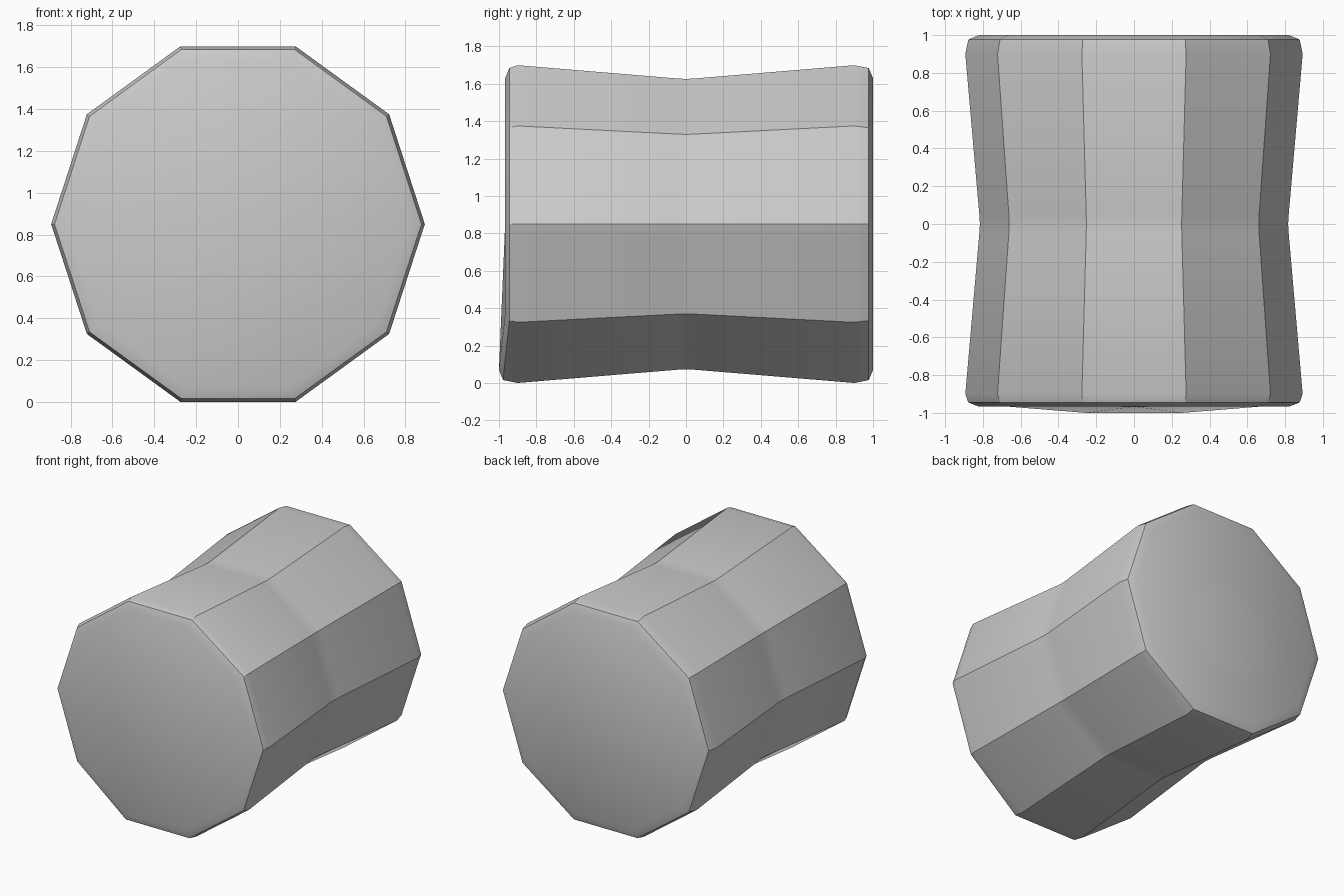
import bpy
import bmesh
from math import cos, sin, pi, radians

cube = bpy.data.objects.get("Cube")
if cube:
    bpy.data.objects.remove(cube, do_unlink=True)

SIDES = 10
AXIS_Z = 0.85

# One plain grey colour
grey = bpy.data.materials.new("plain grey")
grey.use_nodes = True
colour = (0.6, 0.6, 0.6, 1)
grey.diffuse_color = colour
grey.node_tree.nodes["Principled BSDF"].inputs["Base Color"].default_value = colour

# Waisted profile from front to back: (y, radius)
profile = [(-0.967, 0.82), (-0.945, 0.877), (-0.9, 0.893), (-0.05, 0.819),
           (0, 0.816), (0.05, 0.819), (0.9, 0.893), (0.977, 0.877), (1.0, 0.82)]

bm = bmesh.new()
rings = []
for index, (y, radius) in enumerate(profile):
    ring = []
    for i in range(SIDES):
        a = 2 * pi * i / SIDES
        # The lower edge of the front cap bulges forward
        bulge = 0.033 if index < 2 and sin(a) < -0.9 else 0
        ring.append(bm.verts.new((radius * cos(a), y - bulge,
                                  AXIS_Z + radius * sin(a))))
    rings.append(ring)

# Faceted wall and rounded rims
for a, b in zip(rings, rings[1:]):
    for i in range(SIDES):
        j = (i + 1) % SIDES
        bm.faces.new((a[i], a[j], b[j], b[i]))

# End caps as fans round a centre point
for ring, y in ((rings[0], profile[0][0]), (rings[-1], profile[-1][0])):
    centre = bm.verts.new((0, y, AXIS_Z))
    for i in range(SIDES):
        bm.faces.new((ring[i], ring[(i + 1) % SIDES], centre))

bmesh.ops.recalc_face_normals(bm, faces=bm.faces)
mesh = bpy.data.meshes.new("waisted_drum")
bm.to_mesh(mesh)
bm.free()
mesh.materials.append(grey)

drum = bpy.data.objects.new("waisted_drum", mesh)
bpy.context.collection.objects.link(drum)
bpy.context.view_layer.objects.active = drum
drum.select_set(True)
bpy.ops.object.shade_smooth_by_angle(angle=radians(30))
